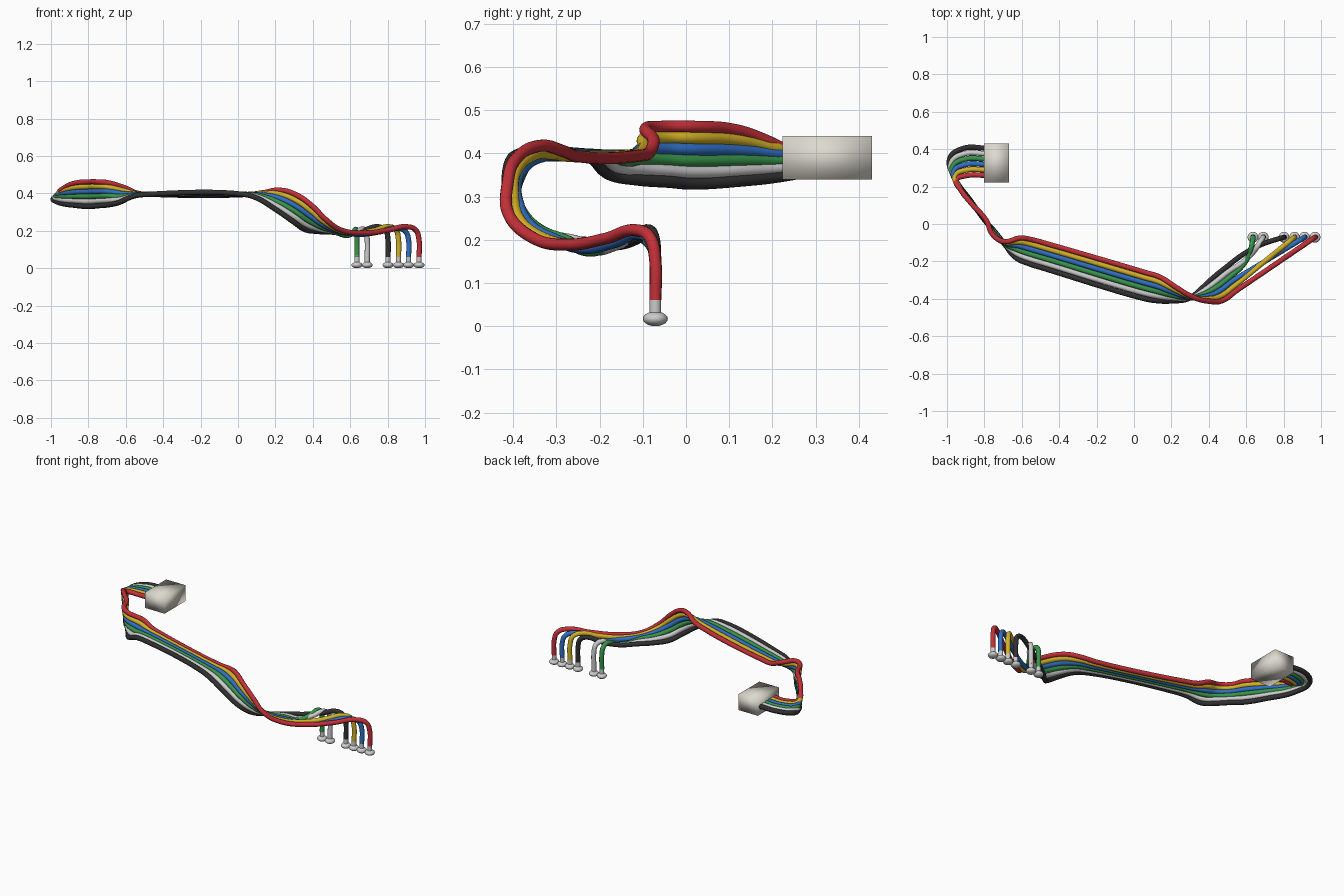
import bpy, bmesh, math
from mathutils import Vector

if "Cube" in bpy.data.objects:
    bpy.data.objects.remove(bpy.data.objects["Cube"])

def material(name, rgb):
    m = bpy.data.materials.new(name)
    m.diffuse_color = (*rgb, 1)
    m.use_nodes = True
    m.node_tree.nodes["Principled BSDF"].inputs["Base Color"].default_value = m.diffuse_color
    return m

def lathe(name, profile, loc, segs=20):
    me = bpy.data.meshes.new(name)
    bm = bmesh.new()
    rings = []
    for r, z in profile:
        rings.append([bm.verts.new((r * math.cos(2 * math.pi * i / segs),
                                    r * math.sin(2 * math.pi * i / segs), z)) for i in range(segs)])
    for a, b in zip(rings, rings[1:]):
        for i in range(segs):
            j = (i + 1) % segs
            bm.faces.new((a[i], a[j], b[j], b[i]))
    bm.faces.new(rings[0][::-1])
    bm.faces.new(rings[-1])
    bm.to_mesh(me)
    bm.free()
    ob = bpy.data.objects.new(name, me)
    bpy.context.collection.objects.link(ob)
    ob.location = loc
    select(ob)
    bpy.ops.object.shade_smooth_by_angle(angle=math.radians(40))

def select(ob):
    bpy.ops.object.select_all(action='DESELECT')
    ob.select_set(True)
    bpy.context.view_layer.objects.active = ob

def wire(name, pts, mat, radius=0.014):
    cu = bpy.data.curves.new(name, 'CURVE')
    cu.dimensions = '3D'
    cu.bevel_depth = radius
    cu.bevel_resolution = 4
    cu.resolution_u = 8
    cu.use_fill_caps = True
    sp = cu.splines.new('BEZIER')
    sp.bezier_points.add(len(pts) - 1)
    for bp, p in zip(sp.bezier_points, pts):
        bp.co = p
    for bp in sp.bezier_points:
        bp.handle_left_type = bp.handle_right_type = 'AUTO'
    cu.materials.append(mat)
    ob = bpy.data.objects.new(name, cu)
    bpy.context.collection.objects.link(ob)
    select(ob)
    bpy.ops.object.convert(target='MESH')
    bpy.ops.object.shade_smooth_by_angle(angle=math.radians(50))

# the two outer edges of the twisting ribbon; inner wires are blended between
black_edge = [(-.78, .405, .39), (-.92, .402, .388), (-.985, .35, .375), (-.96, .25, .352),
              (-.87, .12, .336), (-.79, .01, .33), (-.745, -.04, .334), (-.69, -.11, .339),
              (-.635, -.178, .352), (-.56, -.213, .385), (-.48, -.238, .395), (.03, -.393, .395),
              (.10, -.408, .375), (.20, -.412, .315), (.30, -.395, .245), (.355, -.35, .208),
              (.42, -.29, .197), (.50, -.225, .193)]
red_edge = [(-.78, .26, .39), (-.90, .258, .392), (-.95, .235, .405), (-.925, .18, .432),
            (-.87, .11, .455), (-.79, .02, .462), (-.757, -.055, .462), (-.70, -.093, .458),
            (-.605, -.075, .43), (-.54, -.085, .402), (-.46, -.107, .395), (.06, -.259, .395),
            (.14, -.284, .405), (.22, -.335, .418), (.32, -.393, .388), (.40, -.413, .33),
            (.47, -.411, .26), (.55, -.355, .205)]

# wire: colour, end x, sideways bulge of the fanned tail, height offset of the tail
wires = [("black", (.03, .03, .03), .802, .022, .0),
         ("white", (.62, .62, .62), .691, -.02, -.012),
         ("green", (.04, .30, .07), .636, -.03, -.014),
         ("blue", (.03, .16, .55), .912, .0, -.008),
         ("yellow", (.65, .44, .02), .858, .0, .0),
         ("red", (.55, .03, .04), .968, .0, .0)]
END_Y = -.071

for i, (name, rgb, end_x, bulge, dz) in enumerate(wires):
    t = i / 5
    pts = [Vector(a).lerp(Vector(b), t) for a, b in zip(black_edge, red_edge)]
    # fanned tail that bends down into its terminal
    start, end = pts[-1].copy(), Vector((end_x, END_Y, 0))
    d = end - start
    side = Vector((-d.y, d.x, 0)).normalized()
    for s, z in ((.3, .189), (.6, .203), (.84, .222), (.96, .203)):
        p = start + d * s + side * bulge * math.sin(math.pi * s)
        pts.append(Vector((p.x, p.y, z + dz)))
    pts += [Vector((end_x, END_Y, .15)), Vector((end_x, END_Y, .06))]
    wire(name + "_wire", pts, material(name + "_insulation", rgb))
    # metal terminal: rounded foot with a sleeve
    foot = [(.029 * math.sin(a), .017 - .017 * math.cos(a))
            for a in [math.pi * k / 10 for k in range(1, 9)]]
    lathe(name + "_terminal", [(.002, 0)] + foot + [(.0135, .032), (.0135, .07)],
          (end_x, END_Y, 0))

# connector housing
bpy.ops.mesh.primitive_cube_add(size=1, location=(-.735, .327, .39))
box = bpy.context.object
box.name = "connector_housing"
box.scale = (.135, .208, .10)
bpy.ops.object.transform_apply(location=False, rotation=False, scale=True)
bpy.ops.object.shade_smooth()
box.data.materials.append(material("cream_plastic", (.72, .70, .62)))
